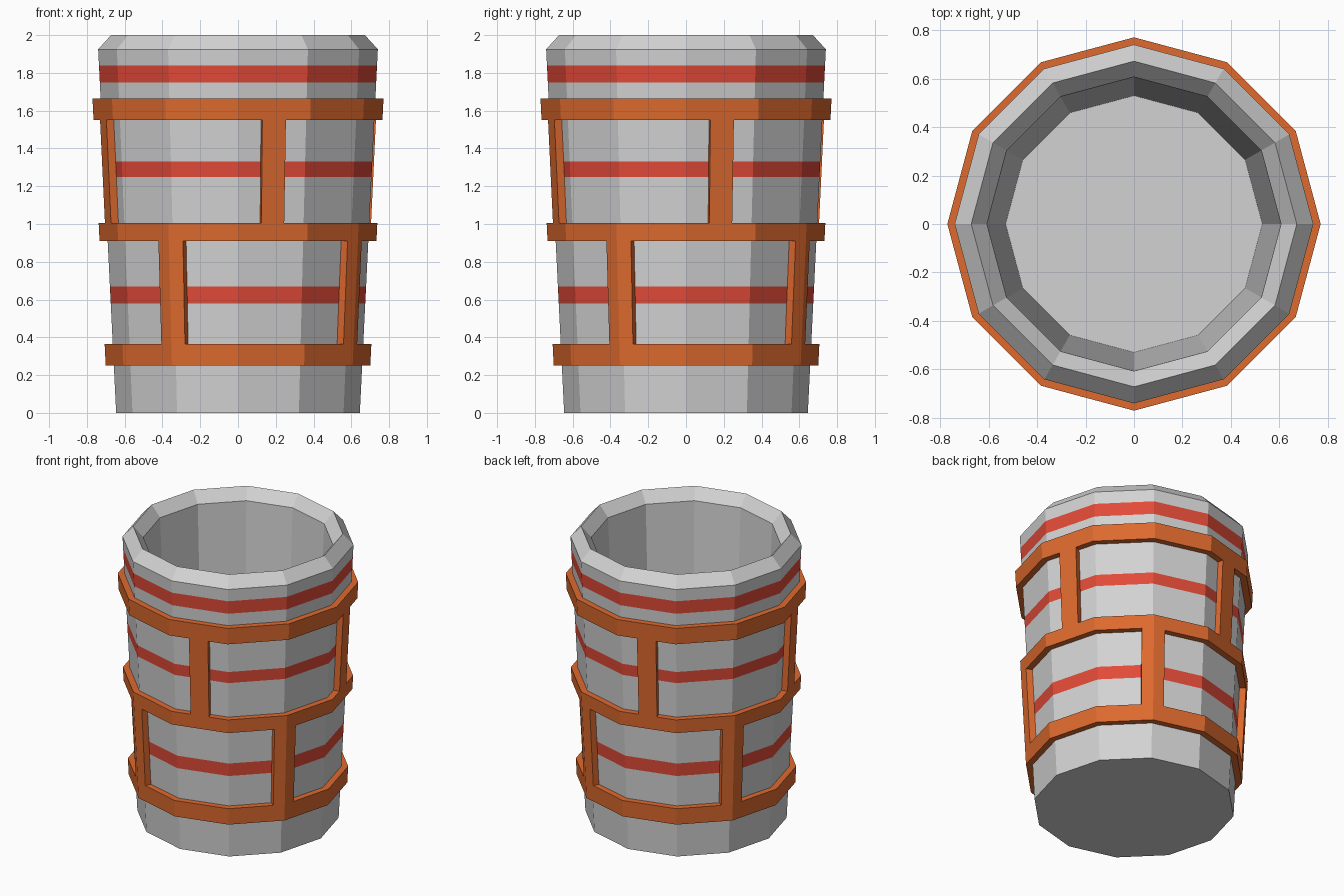
import bpy, bmesh
from math import cos, sin, radians

cube = bpy.data.objects.get("Cube")
if cube:
    bpy.data.objects.remove(cube, do_unlink=True)

SIDES = 12
STEP = 360 / SIDES


def material(name, color):
    mat = bpy.data.materials.new(name)
    mat.use_nodes = True
    mat.diffuse_color = (*color, 1)
    mat.node_tree.nodes["Principled BSDF"].inputs["Base Color"].default_value = (*color, 1)
    return mat


grey = material("light grey", (0.65, 0.65, 0.65))
red = material("stripe red", (0.76, 0.07, 0.04))
orange = material("frame orange", (0.73, 0.144, 0.028))


def wall_radius(z):
    """Corner radius of the tapered outer wall."""
    return 0.645 + 0.0495 * z


def corner(radius, angle, z):
    """Point on the twelve-sided outline at any angle."""
    r = radius * cos(radians(STEP / 2)) / cos(radians(angle % STEP - STEP / 2))
    return (r * cos(radians(angle)), r * sin(radians(angle)), z)


def finish(name, bm, mats):
    bmesh.ops.recalc_face_normals(bm, faces=bm.faces[:])
    mesh = bpy.data.meshes.new(name)
    bm.to_mesh(mesh)
    bm.free()
    for mat in mats:
        mesh.materials.append(mat)
    obj = bpy.data.objects.new(name, mesh)
    bpy.context.scene.collection.objects.link(obj)
    return obj


def bridge(bm, a, b, closed=True):
    """Join two rows of vertices with quads."""
    n = len(a)
    return [bm.faces.new((a[i], a[(i + 1) % n], b[(i + 1) % n], b[i]))
            for i in range(n if closed else n - 1)]


# Hollow cup with cut-in stripes and a bevelled rim
stripes = [(0.58, 0.67), (1.25, 1.33), (1.75, 1.84)]
heights = [0] + [z for s in stripes for z in s] + [1.925]
profile = [(wall_radius(z), z) for z in heights]
profile += [(0.672, 2.0), (0.607, 1.925), (0.53, 0.1)]
bm = bmesh.new()
rings = [[bm.verts.new(corner(r, i * STEP, z)) for i in range(SIDES)] for r, z in profile]
for low, high, (_, z0), (_, z1) in zip(rings, rings[1:], profile, profile[1:]):
    for face in bridge(bm, low, high):
        face.material_index = int((z0, z1) in stripes)
bm.faces.new(rings[0])
bm.faces.new(rings[-1])
finish("cup_body", bm, [grey, red])


# Raised frame pieces that follow the taper of the wall
def frame_piece(name, angles, z0, z1, closed):
    bm = bmesh.new()
    rows = [[bm.verts.new(corner(wall_radius(z) + off, a, z)) for a in angles]
            for off, z in ((-0.005, z0), (0.043, z0), (0.043, z1), (-0.005, z1))]
    for i in range(4):
        bridge(bm, rows[i], rows[(i + 1) % 4], closed)
    if not closed:
        for end in (0, -1):
            bm.faces.new([row[end] for row in rows])
    finish(name, bm, [orange])


ring_angles = [i * STEP for i in range(SIDES)]
for name, z0, z1 in (("lower_band", 0.25, 0.365), ("middle_band", 0.91, 1.005),
                     ("upper_band", 1.55, 1.665)):
    frame_piece(name, ring_angles, z0, z1, True)

# Posts: lower ones wrap a corner, upper ones sit mid-face
for i in range(4):
    for name, centre, half, z0, z1 in (("lower_post", 60, 6, 0.365, 0.91),
                                       ("upper_post", 15, 5, 1.005, 1.55)):
        c = centre + 90 * i
        frame_piece(f"{name}_{i + 1}", [c - half, c, c + half], z0, z1, False)
